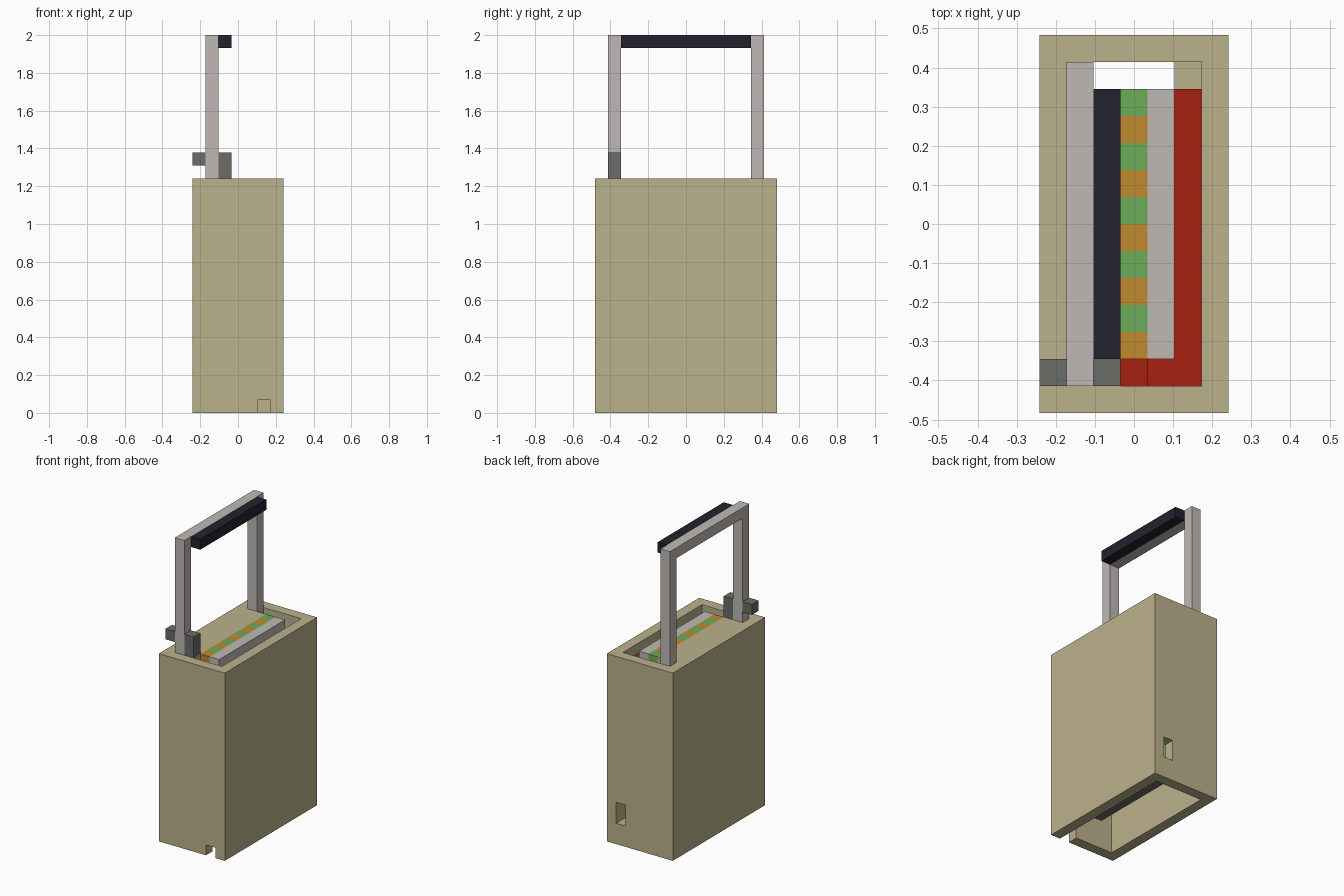
import bpy
import bmesh

cube = bpy.data.objects.get("Cube")
if cube:
    bpy.data.objects.remove(cube, do_unlink=True)

U = 2 / 29  # one grid cell


def material(name, rgb):
    m = bpy.data.materials.new(name)
    m.use_nodes = True
    color = (*rgb, 1)
    m.diffuse_color = color
    m.node_tree.nodes["Principled BSDF"].inputs["Base Color"].default_value = color
    return m


tan = material("tan", (0.50, 0.445, 0.258))
light_grey = material("light_grey", (0.52, 0.485, 0.462))
dark_grey = material("dark_grey", (0.147, 0.153, 0.141))
black = material("black", (0.015, 0.016, 0.026))
green = material("green", (0.147, 0.418, 0.098))
orange = material("orange", (0.533, 0.258, 0.026))
red = material("red", (0.381, 0.014, 0.005))


def block(name, mat, x, y, z):
    """Box spanning grid ranges x, y and z, counted in cells from the corner."""
    bm = bmesh.new()
    bmesh.ops.create_cube(bm, size=1)
    for v in bm.verts:
        i, j, k = (r[0] if c < 0 else r[1] for c, r in zip(v.co, (x, y, z)))
        v.co = ((i - 3.5) * U, (j - 7) * U, k * U)
    mesh = bpy.data.meshes.new(name)
    bm.to_mesh(mesh)
    bm.free()
    mesh.materials.append(mat)
    obj = bpy.data.objects.new(name, mesh)
    bpy.context.collection.objects.link(obj)
    return obj


def cut(target, x, y, z):
    cutter = block("cutter", tan, x, y, z)
    cutter.hide_render = True
    mod = target.modifiers.new("cut", "BOOLEAN")
    mod.operation = "DIFFERENCE"
    mod.solver = "EXACT"
    mod.object = cutter
    bpy.context.view_layer.objects.active = target
    bpy.ops.object.modifier_apply(modifier=mod.name)
    bpy.data.objects.remove(cutter, do_unlink=True)


# Hollow case, open below, with a slot on top
case = block("case", tan, (0, 7), (0, 14), (0, 18))
cut(case, (1, 6), (1, 13), (-1, 17))
cut(case, (3, 6), (1, 13), (16, 19))
cut(case, (2, 4), (12, 13), (16, 19))
cut(case, (5, 6), (-1, 2), (-1, 1))    # front notch
cut(case, (5, 6), (12, 15), (2, 4))    # rear window
block("rear_ledge", tan, (5, 6), (12, 13), (1, 2))

# Striped stack on its base, with the bar beside it
block("stack_base", dark_grey, (3, 4), (2, 12), (2, 3))
for j in range(2, 12):
    block("stack_slice", green if j % 2 else orange, (3, 4), (j, j + 1), (3, 18))
block("top_bar", light_grey, (4, 5), (2, 12), (17, 18))

# Red strip running round the stack
block("red_strip_side", red, (5, 6), (1, 12), (16, 17))
block("red_strip_front", red, (4, 5), (1, 2), (16, 17))
block("red_strip_end", red, (3, 4), (1, 2), (15, 16))

# Handle
for name, j in (("handle_leg_front", 1), ("handle_leg_back", 12)):
    block(name, light_grey, (1, 2), (j, j + 1), (18, 29))
block("handle_crossbar", light_grey, (1, 2), (2, 12), (28, 29))
block("handle_grip", black, (2, 3), (2, 12), (28, 29))

# Latch around the front leg
block("latch_post", dark_grey, (2, 3), (1, 2), (18, 20))
block("latch_knob", dark_grey, (0, 1), (1, 2), (19, 20))
